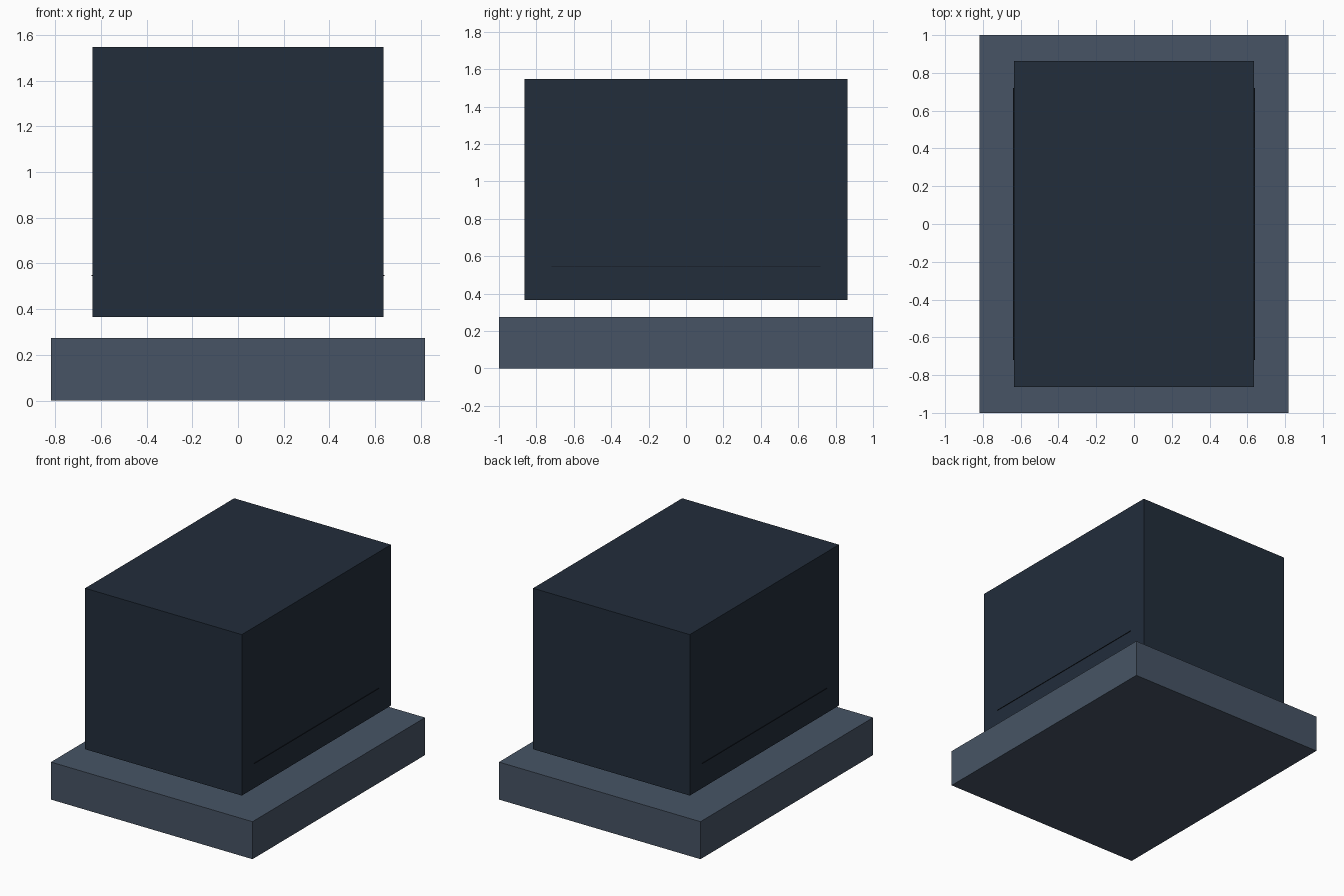
import bpy

# Remove the default object
cube = bpy.data.objects.get("Cube")
if cube:
    bpy.data.objects.remove(cube, do_unlink=True)


def linear(c):
    c /= 255
    return c / 12.92 if c <= 0.04045 else ((c + 0.055) / 1.055) ** 2.4


def material(name, rgb):
    mat = bpy.data.materials.new(name)
    mat.use_nodes = True
    colour = (*map(linear, rgb), 1)
    mat.diffuse_color = colour
    mat.node_tree.nodes["Principled BSDF"].inputs["Base Color"].default_value = colour
    return mat


def box(name, half_x, half_y, bottom, top, mat):
    bpy.ops.mesh.primitive_cube_add(size=2, location=(0, 0, (bottom + top) / 2))
    obj = bpy.context.object
    obj.name = name
    obj.scale = (half_x, half_y, (top - bottom) / 2)
    bpy.ops.object.transform_apply(location=False, rotation=False, scale=True)
    obj.data.materials.append(mat)
    return obj


navy = material("dark navy", (34, 45, 59))
slate = material("slate grey", (71, 84, 101))
black = material("near black", (17, 22, 30))

# Base slab, floating body, and the thin seam plate showing on both sides
box("base_slab", 0.818, 1.0, 0.0, 0.275, slate)
box("body", 0.636, 0.864, 0.366, 1.547, navy)
box("seam_plate", 0.64, 0.72, 0.545, 0.549, black)
